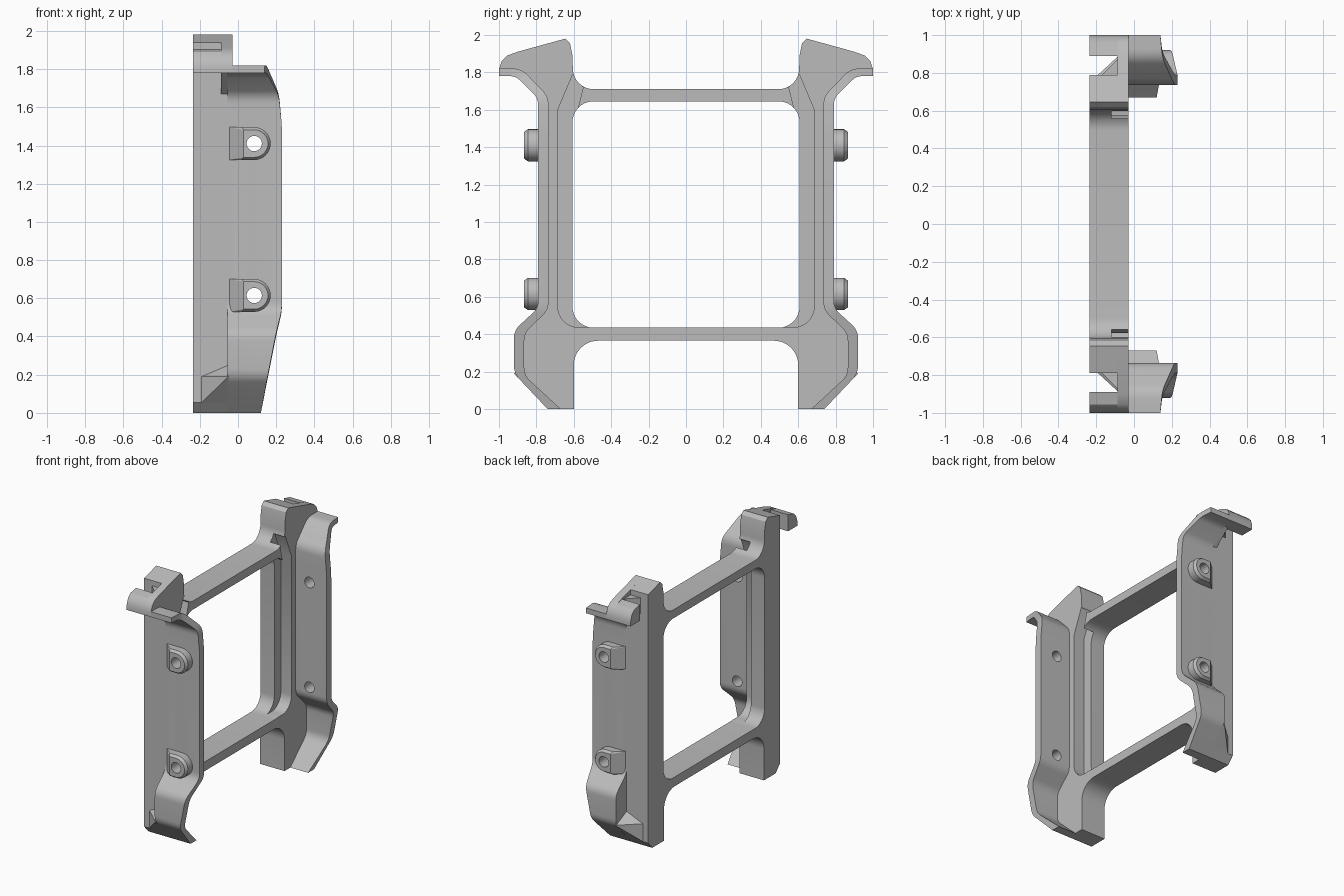
import bpy, bmesh, math
from mathutils import Vector

cube = bpy.data.objects.get("Cube")
if cube:
    bpy.data.objects.remove(cube, do_unlink=True)

grey = bpy.data.materials.new("plain grey")
grey.use_nodes = True
grey.diffuse_color = (0.5, 0.5, 0.5, 1)
grey.node_tree.nodes["Principled BSDF"].inputs["Base Color"].default_value = (0.5, 0.5, 0.5, 1)


def new_object(name, bm):
    bmesh.ops.recalc_face_normals(bm, faces=bm.faces)
    mesh = bpy.data.meshes.new(name)
    bm.to_mesh(mesh)
    bm.free()
    mesh.materials.append(grey)
    obj = bpy.data.objects.new(name, mesh)
    bpy.context.collection.objects.link(obj)
    return obj


def prism(name, outline, x0, x1):
    """Extrude a (y, z) outline from x0 to x1."""
    bm = bmesh.new()
    face = bm.faces.new([bm.verts.new((x0, y, z)) for y, z in outline])
    ext = bmesh.ops.extrude_face_region(bm, geom=[face])
    moved = [v for v in ext["geom"] if isinstance(v, bmesh.types.BMVert)]
    bmesh.ops.translate(bm, verts=moved, vec=(x1 - x0, 0, 0))
    return new_object(name, bm)


def hull(name, points):
    bm = bmesh.new()
    for p in points:
        bm.verts.new(p)
    bmesh.ops.convex_hull(bm, input=bm.verts)
    return new_object(name, bm)


def arc(cy, cz, r, a0, a1, n=10):
    angles = [math.radians(a0 + (a1 - a0) * i / n) for i in range(n + 1)]
    return [(cy + r * math.cos(a), cz + r * math.sin(a)) for a in angles]


def rounded(points, d, n=6):
    """Soften the inner corners of an open path of any dimension."""
    pts = [Vector(p) for p in points]
    out = [pts[0]]
    for a, b, c in zip(pts, pts[1:], pts[2:]):
        p = b + (a - b) * min(0.45, d / (a - b).length)
        q = b + (c - b) * min(0.45, d / (c - b).length)
        for i in range(n + 1):
            t = i / n
            out.append(p * (1 - t) ** 2 + b * 2 * t * (1 - t) + q * t * t)
    return out + [pts[-1]]


def finish(obj, cutters=()):
    """Cut, mirror to the other side, and shade."""
    for cutter in cutters:
        mod = obj.modifiers.new("cut", 'BOOLEAN')
        mod.operation = 'DIFFERENCE'
        mod.solver = 'EXACT'
        mod.object = cutter
        cutter.hide_render = True
    mod = obj.modifiers.new("mirror", 'MIRROR')
    mod.use_axis = (False, True, False)
    bpy.ops.object.select_all(action='DESELECT')
    obj.select_set(True)
    bpy.context.view_layer.objects.active = obj
    for m in list(obj.modifiers):
        bpy.ops.object.modifier_apply(modifier=m.name)
    bpy.ops.object.shade_smooth_by_angle(angle=math.radians(30))


# Window frame: half outline of posts and crossbars
outline = [(0, 0.435)] + arc(0.495, 0.547, 0.112, -90, 0) + arc(0.495, 1.533, 0.112, 0, 90)
outline += [(0, 1.645), (0, 1.71)] + arc(0.495, 1.82, 0.11, -90, 0)
outline += [(0.607, 1.89), (0.62, 1.955), (0.645, 1.98), (0.79, 1.94)]
outline += [(0.79, 0.055), (0.74, 0), (0.6, 0)] + arc(0.47, 0.235, 0.13, 0, 90) + [(0, 0.365)]
frame = prism("window_frame", outline, -0.235, -0.03)

# Stepped recess beside the window
step = [(0.5, 0.437)] + arc(0.575, 0.547, 0.11, -90, 0)
step += [(0.685, 1.6), (0.605, 1.79), (0.55, 1.72), (0.58, 1.6), (0.5, 1.5)]
recess = prism("recess_cutter", step, -0.12, 0.1)
finish(frame, [recess])
cutters = [recess]

# Side flange stations: outer y, z, inner y, z, front edge x
stations = rounded([
    (1.0, 1.78, 1.0, 1.82, 0.14),
    (0.91, 1.78, 0.88, 1.82, 0.15),
    (0.79, 1.66, 0.735, 1.67, 0.215),
    (0.79, 1.5, 0.735, 1.5, 0.23),
    (0.79, 0.54, 0.735, 0.53, 0.23),
    (0.92, 0.42, 0.865, 0.405, 0.2),
    (0.92, 0.19, 0.865, 0.18, 0.155),
    (0.74, 0, 0.67, 0, 0.12)], 0.06)
bm = bmesh.new()
rings = [[bm.verts.new(p) for p in ((-0.03, yo, zo), (x, yo, zo), (x, yi, zi), (-0.03, yi, zi))]
         for yo, zo, yi, zi, x in stations]
for a, b in zip(rings, rings[1:]):
    for i in range(4):
        j = (i + 1) % 4
        bm.faces.new((a[i], a[j], b[j], b[i]))
bm.faces.new(rings[0])
bm.faces.new(rings[-1])
flange = new_object("side_flange", bm)

# Web joining the post to the flange
crest = [(0.7, 1.965), (0.9, 1.91), (0.955, 1.89), (0.985, 1.86), (1.0, 1.815)]
outer = [(s[0], s[1]) for s in stations]
finish(prism("side_web", crest + outer + [(0.7, 0)], -0.055, -0.03))

# Head arm and the hook bar beside it
arm = crest + [(1.0, 1.78), (0.91, 1.78), (0.79, 1.67), (0.7, 1.67)]
finish(prism("head_arm", arm, -0.088, -0.031))
bar = [(0.89, 1.78), (0.89, 1.905)] + crest[2:] + [(1.0, 1.78)]
finish(prism("hook_bar", bar, -0.235, -0.088))

# Corner gussets at foot and head
finish(hull("foot_gusset", [
    (-0.19, 0.79, 0.19), (-0.05, 0.92, 0.19), (-0.05, 0.79, 0.25),
    (-0.19, 0.79, 0.055), (-0.05, 0.79, 0.055), (-0.05, 0.75, 0.1)]))
finish(hull("head_gusset", [(x, y, z) for z in (1.78, 1.9)
       for x, y in ((-0.18, 0.78), (-0.08, 0.88), (-0.08, 0.78))]))

# Screw bosses with through holes
holes = []
for label, z0 in (("lower", 0.615), ("upper", 1.41)):
    def d_shape(x0, r, y):
        side = [(x0, y, z0 - r), (x0, y, z0 + r)]
        return side + [(x, y, z) for x, z in arc(0.085, z0, r, -90, 90, 16)]

    boss = hull(label + "_boss", d_shape(-0.05, 0.086, 0.785)
                + d_shape(0.02, 0.086, 0.845) + d_shape(0.03, 0.072, 0.865))
    bm = bmesh.new()
    ends = [[bm.verts.new((x, y, z)) for x, z in arc(0.085, z0, 0.04, 0, 345, 23)]
            for y in (0.6, 1.0)]
    for i in range(24):
        j = (i + 1) % 24
        bm.faces.new((ends[0][i], ends[0][j], ends[1][j], ends[1][i]))
    for e in ends:
        bm.faces.new(e)
    hole = new_object(label + "_hole_cutter", bm)
    holes.append(hole)
    finish(boss, [hole])
finish(flange, holes)

for cutter in cutters + holes:
    bpy.data.objects.remove(cutter, do_unlink=True)
